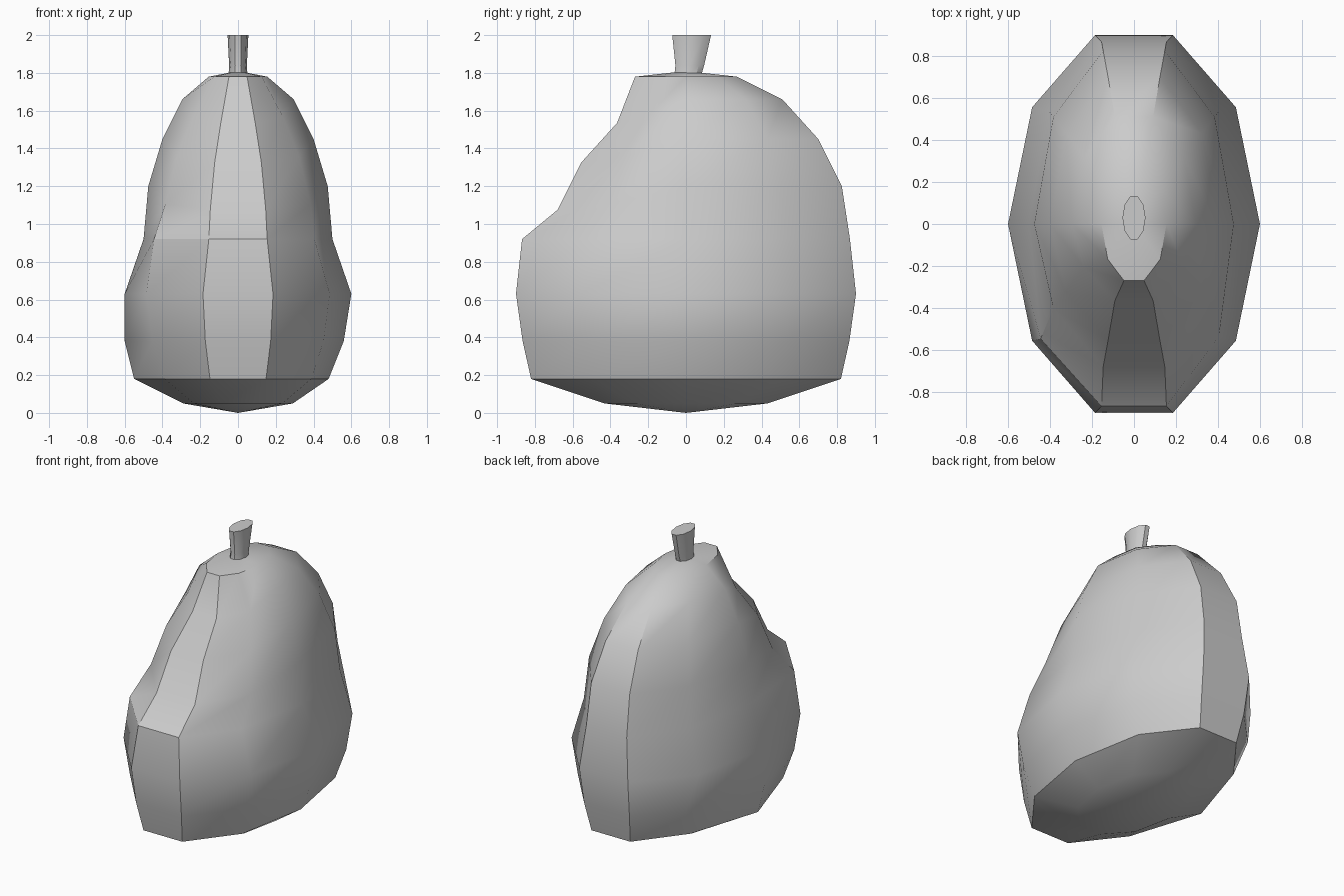
import bpy, bmesh, math

if "Cube" in bpy.data.objects:
    bpy.data.objects.remove(bpy.data.objects["Cube"])

SIDES = 10


def loft(name, rings, bottom=None, top=None):
    """Skin stacked rings of points, closed by a pole point or a flat cap."""
    bm = bmesh.new()
    loops = [[bm.verts.new(p) for p in ring] for ring in rings]
    n = len(loops[0])
    for a, b in zip(loops, loops[1:]):
        for i in range(n):
            j = (i + 1) % n
            bm.faces.new((a[i], a[j], b[j], b[i]))
    for loop, pole in ((loops[0], bottom), (loops[-1], top)):
        if pole:
            tip = bm.verts.new(pole)
            for i in range(n):
                bm.faces.new((loop[i], loop[(i + 1) % n], tip))
        else:
            bm.faces.new(loop)
    bmesh.ops.recalc_face_normals(bm, faces=bm.faces)
    mesh = bpy.data.meshes.new(name)
    bm.to_mesh(mesh)
    bm.free()
    obj = bpy.data.objects.new(name, mesh)
    bpy.context.collection.objects.link(obj)
    bpy.ops.object.select_all(action='DESELECT')
    obj.select_set(True)
    bpy.context.view_layer.objects.active = obj
    bpy.ops.object.shade_smooth_by_angle(angle=math.radians(30))
    return obj


def ellipse(rx, ry, z, cy=0.0):
    return [[rx * math.cos(math.tau * i / SIDES),
             cy + ry * math.sin(math.tau * i / SIDES), z] for i in range(SIDES)]


# Fruit body: height, half width, half depth
profile = [(0.05, 0.29, 0.43), (0.18, 0.48, 0.82), (0.38, 0.56, 0.865),
           (0.63, 0.60, 0.90), (0.92, 0.50, 0.868), (1.20, 0.475, 0.825),
           (1.45, 0.40, 0.70), (1.66, 0.295, 0.51), (1.78, 0.155, 0.27)]
body = [ellipse(w, d / math.sin(math.radians(72)), z) for z, w, d in profile]

# Dent pressed into the upper front
for ring in body[5:8]:
    for i, weight in ((6, 0.75), (7, 1.0), (8, 1.0), (9, 0.75)):
        ring[i][1] += 0.145 * weight
        ring[i][2] -= 0.125 * weight

# Uneven bulges on the left side
for level, i, dx, dy in ((1, 5, -0.07, 0), (2, 5, -0.04, 0),
                         (2, 4, 0.03, 0.07), (4, 6, -0.04, -0.01)):
    body[level][i][0] += dx
    body[level][i][1] += dy

loft("fruit_body", body, bottom=(0, 0, 0), top=(0, 0, 1.81))

# Stem leaning slightly backwards
loft("stem", [ellipse(0.05, 0.075, 1.79, 0.01),
              ellipse(0.047, 0.08, 1.84, 0.02),
              ellipse(0.055, 0.108, 2.0, 0.03)])
